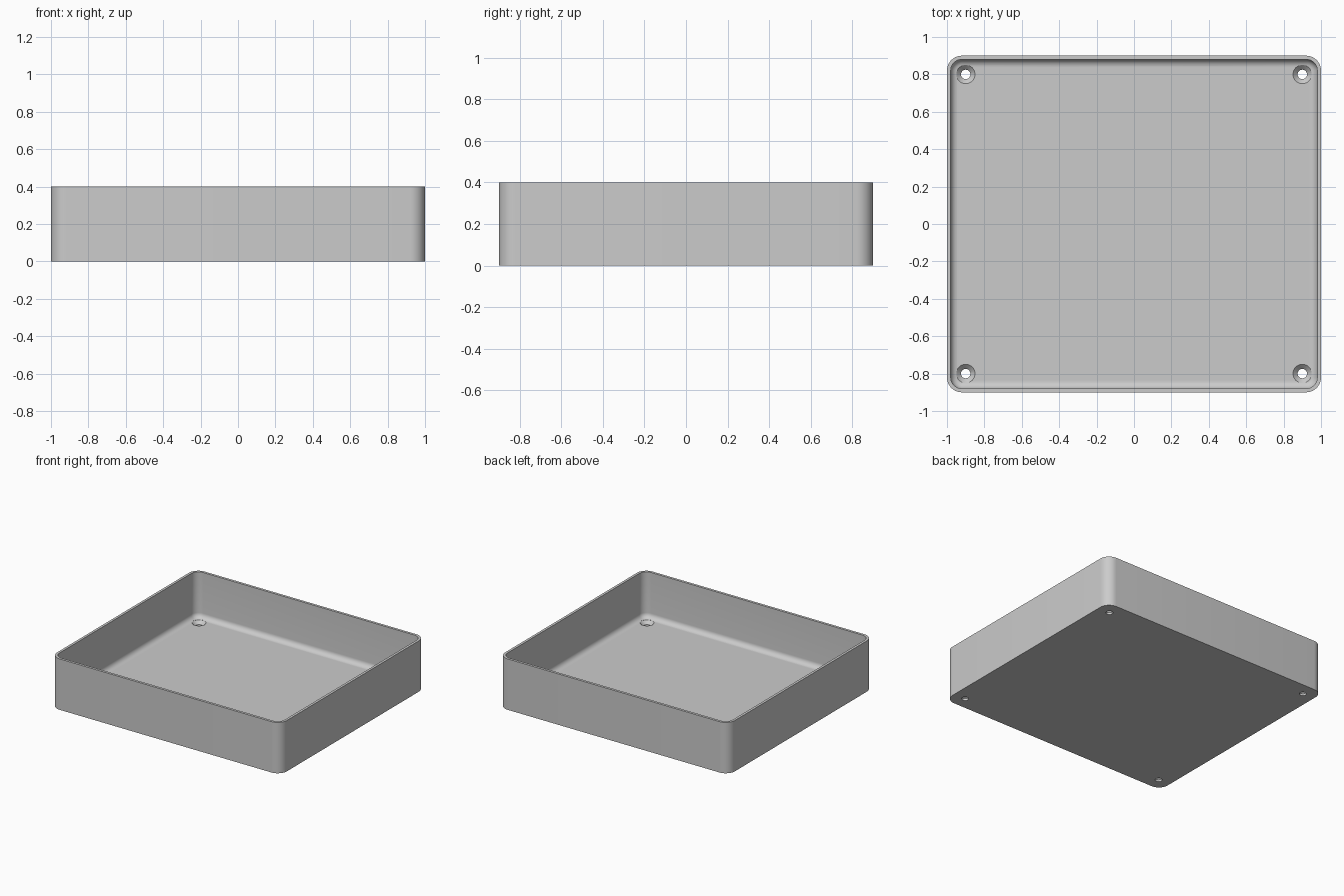
import bpy, bmesh, math

if "Cube" in bpy.data.objects:
    bpy.data.objects.remove(bpy.data.objects["Cube"], do_unlink=True)

HALF_X, HALF_Y, HEIGHT = 1.0, 0.9, 0.4
CORNER, WALL, FLOOR, FILLET = 0.08, 0.02, 0.04, 0.04
HOLE_X, HOLE_Y, HOLE_R, SINK_R = 0.9, 0.8, 0.025, 0.05

grey = bpy.data.materials.new("plain grey")
grey.use_nodes = True
color = (0.6, 0.6, 0.6, 1)
grey.diffuse_color = color
grey.node_tree.nodes["Principled BSDF"].inputs["Base Color"].default_value = color


def rounded_ring(inset, z, steps=10):
    """Rounded rectangle outline, moved inward by inset."""
    pts = []
    for quarter, (sx, sy) in enumerate([(1, 1), (-1, 1), (-1, -1), (1, -1)]):
        for i in range(steps + 1):
            a = (quarter + i / steps) * math.pi / 2
            r = CORNER - inset
            pts.append((sx * (HALF_X - CORNER) + r * math.cos(a),
                        sy * (HALF_Y - CORNER) + r * math.sin(a), z))
    return pts


def circle_ring(cx, cy, r, z, n=32):
    return [(cx + r * math.cos(math.tau * i / n),
             cy + r * math.sin(math.tau * i / n), z) for i in range(n)]


def loft(name, rings):
    """Closed solid through a stack of outlines, capped at both ends."""
    bm = bmesh.new()
    loops = [[bm.verts.new(p) for p in ring] for ring in rings]
    n = len(loops[0])
    for low, high in zip(loops, loops[1:]):
        for i in range(n):
            j = (i + 1) % n
            bm.faces.new((low[i], low[j], high[j], high[i]))
    bm.faces.new(loops[0][::-1])
    bm.faces.new(loops[-1])
    bmesh.ops.recalc_face_normals(bm, faces=bm.faces)
    mesh = bpy.data.meshes.new(name)
    bm.to_mesh(mesh)
    bm.free()
    obj = bpy.data.objects.new(name, mesh)
    bpy.context.collection.objects.link(obj)
    mesh.materials.append(grey)
    return obj


# Open tray: outer wall, rim, inner wall, then fillet down to the floor
rings = [rounded_ring(0, 0), rounded_ring(0, HEIGHT), rounded_ring(WALL, HEIGHT)]
for k in range(9):
    a = k / 8 * math.pi / 2
    rings.append(rounded_ring(WALL + FILLET * (1 - math.cos(a)),
                              FLOOR + FILLET * (1 - math.sin(a))))
tray = loft("tray", rings)

# Countersunk screw holes in the four corners
profile = [(HOLE_R, -0.05), (HOLE_R, FLOOR - (SINK_R - HOLE_R)),
           (SINK_R, FLOOR), (SINK_R, FLOOR + 0.1)]
bpy.context.view_layer.objects.active = tray
tray.select_set(True)
for sx in (-1, 1):
    for sy in (-1, 1):
        cutter = loft("screw_hole_cutter", [circle_ring(sx * HOLE_X, sy * HOLE_Y, r, z)
                                            for r, z in profile])
        cutter.hide_render = True
        cut = tray.modifiers.new("screw_hole", "BOOLEAN")
        cut.operation = "DIFFERENCE"
        cut.solver = "EXACT"
        cut.object = cutter
        bpy.ops.object.modifier_apply(modifier=cut.name)
        bpy.data.objects.remove(cutter, do_unlink=True)

bpy.ops.object.shade_smooth_by_angle(angle=math.radians(30))
